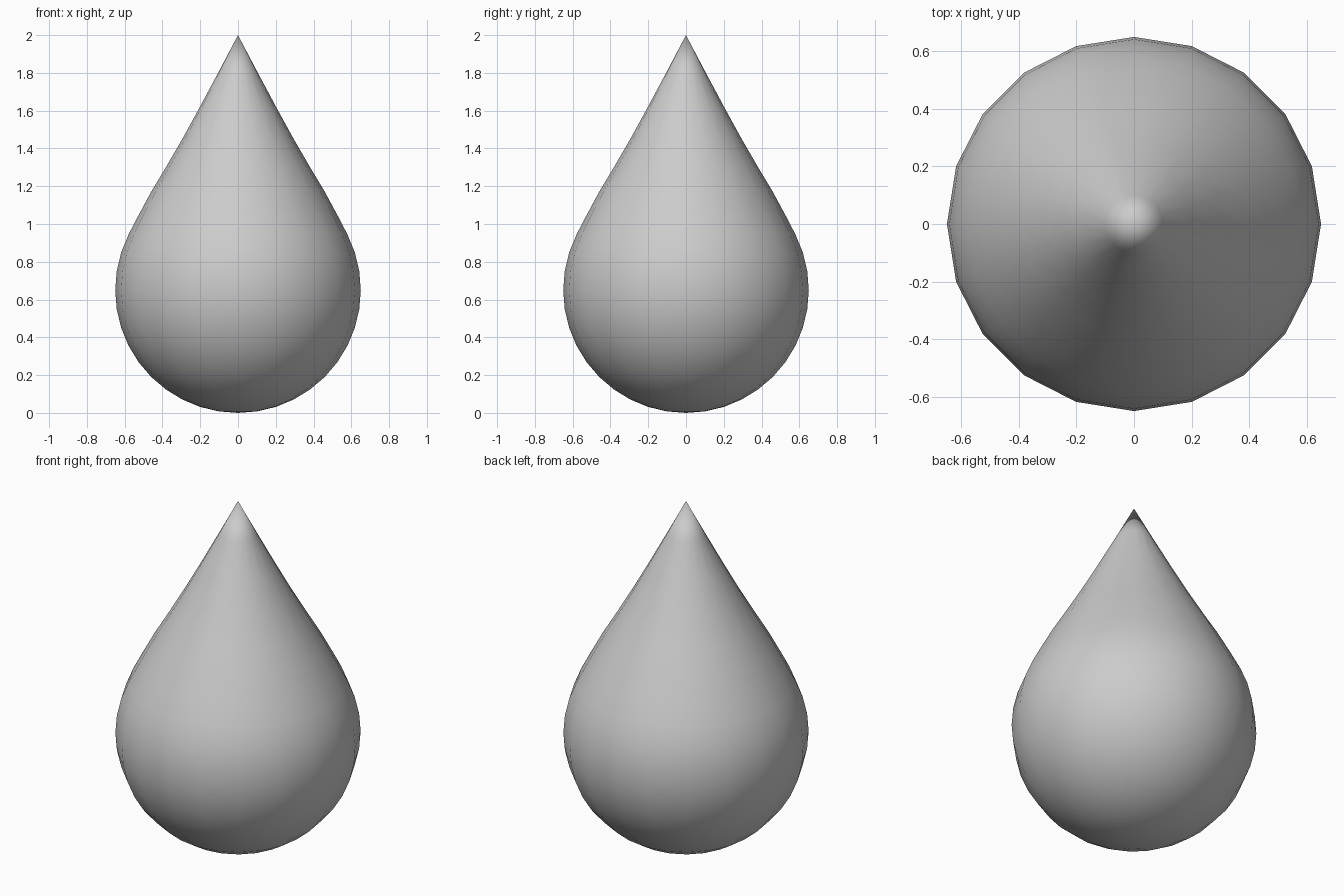
import bpy, bmesh
from math import sin, cos, pi, radians

if "Cube" in bpy.data.objects:
    bpy.data.objects.remove(bpy.data.objects["Cube"])

SEGMENTS = 20
R = 0.65

# Profile (radius, z): round lower bulb, then tapering neck
profile = [(R * sin(radians(a)), R - R * cos(radians(a))) for a in range(9, 118, 9)]
profile += [(0.53, 1.04), (0.46, 1.17), (0.382, 1.30), (0.295, 1.45), (0.207, 1.61), (0.10, 1.81)]

bm = bmesh.new()
rings = [[bm.verts.new((r * cos(2 * pi * i / SEGMENTS), r * sin(2 * pi * i / SEGMENTS), z))
          for i in range(SEGMENTS)] for r, z in profile]
bottom = bm.verts.new((0, 0, 0))
tip = bm.verts.new((0, 0, 2))

# Skin the rings and close both ends
for i in range(SEGMENTS):
    j = (i + 1) % SEGMENTS
    for lo, hi in zip(rings, rings[1:]):
        bm.faces.new((lo[i], lo[j], hi[j], hi[i]))
    bm.faces.new((bottom, rings[0][j], rings[0][i]))
    bm.faces.new((rings[-1][i], rings[-1][j], tip))
for f in bm.faces:
    f.smooth = True

mesh = bpy.data.meshes.new("teardrop")
bm.to_mesh(mesh)
bm.free()
bpy.context.collection.objects.link(bpy.data.objects.new("teardrop", mesh))
